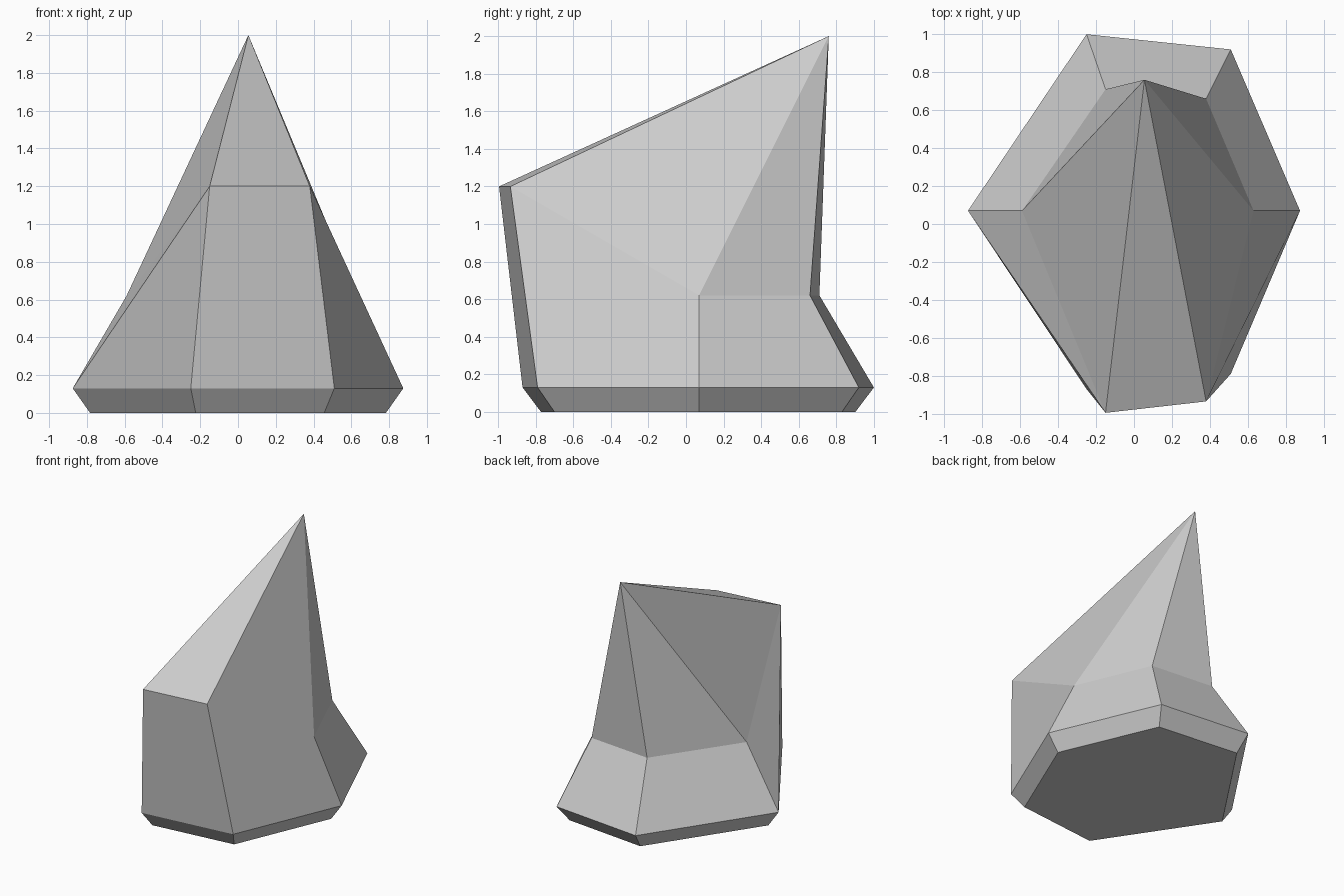
import bpy
import bmesh
from mathutils import Vector

cube = bpy.data.objects.get("Cube")
if cube:
    bpy.data.objects.remove(cube, do_unlink=True)

# Plain stone grey
stone = bpy.data.materials.new("stone_grey")
stone.use_nodes = True
grey = (0.62, 0.62, 0.62, 1.0)
stone.diffuse_color = grey
stone.node_tree.nodes["Principled BSDF"].inputs["Base Color"].default_value = grey

# Rings run from the left side point round the front to the back
rim_outline = [(0.875, 0.07), (0.51, -0.79), (-0.25, -0.87),
               (-0.875, 0.07), (-0.25, 1.0), (0.51, 0.92)]
shoulder_points = [(0.63, 0.07, 0.62), (0.38, -0.935, 1.2), (-0.15, -0.995, 1.2),
                   (-0.59, 0.07, 0.62), (-0.15, 0.71, 0.62), (0.38, 0.66, 0.62)]
centre = Vector((0.0, 0.065))

bm = bmesh.new()
base = []
for p in rim_outline:
    q = centre + (Vector(p) - centre) * 0.895
    base.append(bm.verts.new((q.x, q.y, 0)))
rim = [bm.verts.new((x, y, 0.13)) for x, y in rim_outline]
shoulder = [bm.verts.new(p) for p in shoulder_points]
apex = bm.verts.new((0.055, 0.76, 2.0))

# Underside, bevelled foot, flanks and peak
bm.faces.new(base)
count = len(base)
for i in range(count):
    j = (i + 1) % count
    bm.faces.new((base[i], base[j], rim[j], rim[i]))
    if i == 2:
        # The bent right flank folds along its diagonal
        bm.faces.new((rim[i], rim[j], shoulder[i]))
        bm.faces.new((rim[j], shoulder[j], shoulder[i]))
    else:
        bm.faces.new((rim[i], rim[j], shoulder[j], shoulder[i]))
    bm.faces.new((shoulder[i], shoulder[j], apex))
bmesh.ops.recalc_face_normals(bm, faces=bm.faces)

mesh = bpy.data.meshes.new("rock")
bm.to_mesh(mesh)
bm.free()
mesh.materials.append(stone)
rock = bpy.data.objects.new("rock", mesh)
bpy.context.collection.objects.link(rock)
